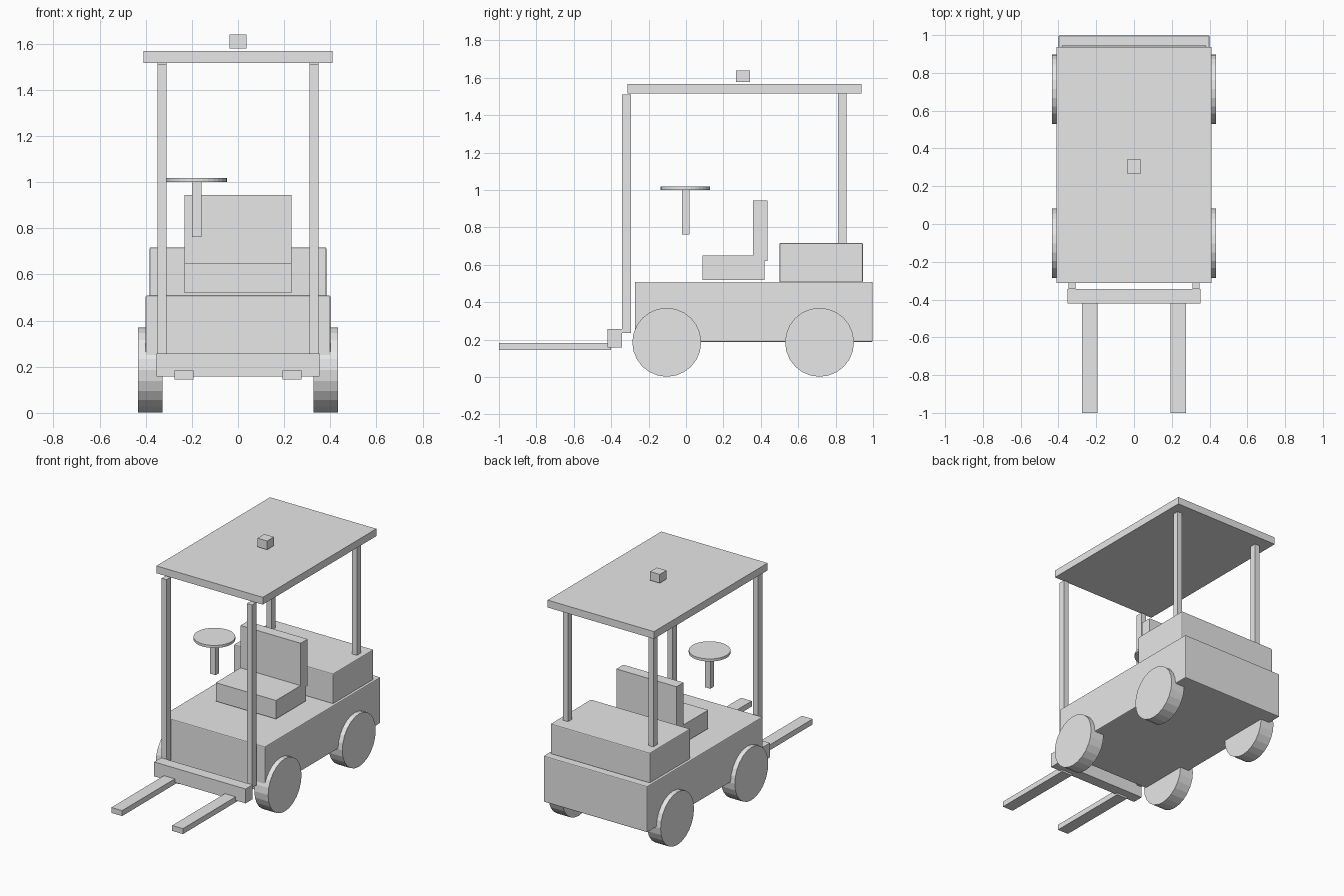
import bpy, math

if "Cube" in bpy.data.objects:
    bpy.data.objects.remove(bpy.data.objects["Cube"])

grey = bpy.data.materials.new("plain_grey")
grey.diffuse_color = (0.8, 0.8, 0.8, 1)
grey.use_nodes = True
grey.node_tree.nodes["Principled BSDF"].inputs["Base Color"].default_value = grey.diffuse_color


def box(name, x, y, z, bevel=0):
    """Box from (min, max) ranges on each axis."""
    size = [b - a for a, b in (x, y, z)]
    mid = [(a + b) / 2 for a, b in (x, y, z)]
    bpy.ops.mesh.primitive_cube_add(size=1)
    o = bpy.context.object
    o.name = name
    for v in o.data.vertices:
        v.co = [v.co[i] * size[i] for i in range(3)]
    o.location = mid
    o.data.materials.append(grey)
    if bevel:
        m = o.modifiers.new("soft_edges", 'BEVEL')
        m.width = bevel
        m.segments = 2
    return o


def disc(name, radius, depth, location, rotation=(0, 0, 0), sides=24):
    bpy.ops.mesh.primitive_cylinder_add(vertices=sides, radius=radius, depth=depth,
                                        location=location, rotation=rotation)
    o = bpy.context.object
    o.name = name
    o.data.materials.append(grey)
    return o


# Chassis and rear counterweight
box("chassis", (-0.4, 0.4), (-0.274, 0.998), (0.188, 0.509), 0.006)
box("counterweight", (-0.383, 0.383), (0.5, 0.945), (0.505, 0.717), 0.006)

# Seat
box("seat_cushion", (-0.232, 0.232), (0.087, 0.42), (0.52, 0.649))
box("seat_back", (-0.232, 0.232), (0.358, 0.435), (0.62, 0.944))

# Steering wheel and column
disc("steering_wheel", 0.132, 0.018, (-0.18, -0.003, 1.009), sides=32)
box("steering_column", (-0.2, -0.158), (-0.021, 0.018), (0.762, 1.002))

# Roof and warning beacon
box("roof", (-0.41, 0.41), (-0.313, 0.938), (1.517, 1.568))
box("beacon", (-0.037, 0.037), (0.268, 0.342), (1.578, 1.639))

# Fork carriage
box("fork_carriage", (-0.353, 0.353), (-0.42, -0.343), (0.158, 0.258))

# Paired parts: mast rails, rear posts, forks, wheels
for side, s in (("left", -1), ("right", 1)):
    def span(a, b):
        return tuple(sorted((s * a, s * b)))
    box("mast_rail_" + side, span(0.31, 0.348), (-0.343, -0.294), (0.235, 1.51))
    box("rear_post_" + side, span(0.31, 0.348), (0.813, 0.857), (0.71, 1.52))
    box("fork_" + side, span(0.193, 0.276), (-1.0, -0.4), (0.145, 0.183))
    for end, y in (("front", -0.103), ("rear", 0.714)):
        disc(f"wheel_{end}_{side}", 0.184, 0.106, (s * 0.38, y, 0.186),
             (0, math.pi / 2, 0))
